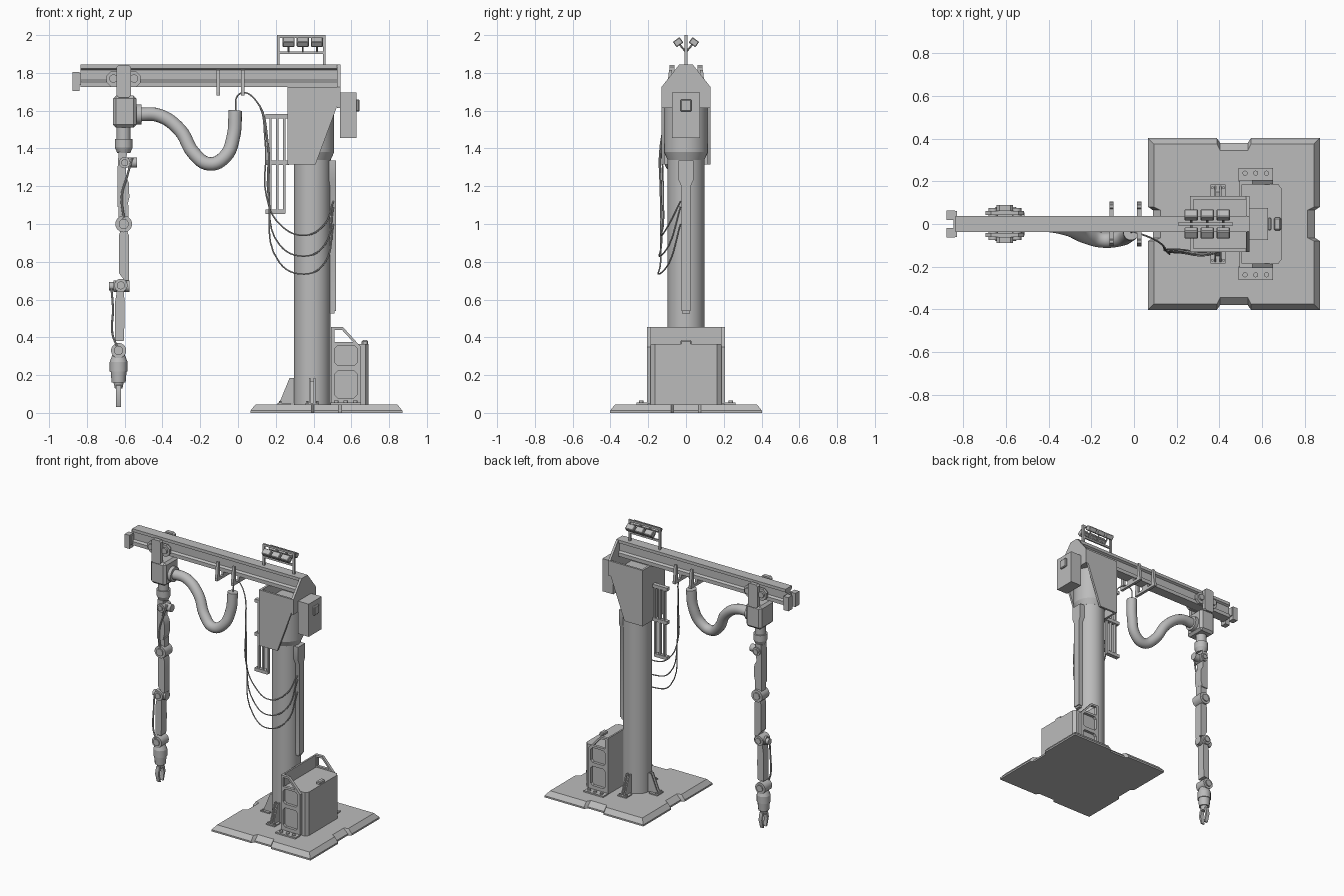
import bpy, bmesh, math
from mathutils import Matrix, Vector

cube = bpy.data.objects.get("Cube")
if cube:
    bpy.data.objects.remove(cube)

grey = bpy.data.materials.new("plain grey")
grey.use_nodes = True
grey.diffuse_color = (0.5, 0.5, 0.5, 1)
grey.node_tree.nodes["Principled BSDF"].inputs["Base Color"].default_value = (0.5, 0.5, 0.5, 1)
parts = []


def finish(name, bm):
    bmesh.ops.remove_doubles(bm, verts=bm.verts, dist=1e-5)
    bmesh.ops.recalc_face_normals(bm, faces=bm.faces)
    mesh = bpy.data.meshes.new(name)
    bm.to_mesh(mesh)
    bm.free()
    mesh.materials.append(grey)
    ob = bpy.data.objects.new(name, mesh)
    bpy.context.collection.objects.link(ob)
    parts.append(ob)
    return ob


def box(name, x, y, z, bevel=0, tilt=0):
    """Box from its (min, max) extents, optionally chamfered or tilted about x."""
    bm = bmesh.new()
    bmesh.ops.create_cube(bm, size=1)
    bmesh.ops.scale(bm, vec=[b - a for a, b in (x, y, z)], verts=bm.verts)
    if bevel:
        bmesh.ops.bevel(bm, geom=bm.edges[:], offset=bevel, segments=1, affect='EDGES')
    mid = Vector([(a + b) / 2 for a, b in (x, y, z)])
    bm.transform(Matrix.Translation(mid) @ Matrix.Rotation(tilt, 4, 'X'))
    return finish(name, bm)


def rod(name, a, b, r, r2=None, sides=24):
    """Cylinder or cone between two points."""
    a, b = Vector(a), Vector(b)
    bm = bmesh.new()
    bmesh.ops.create_cone(bm, cap_ends=True, segments=sides, radius1=r,
                          radius2=r if r2 is None else r2, depth=(b - a).length)
    turn = (b - a).to_track_quat('Z', 'Y').to_matrix().to_4x4()
    bm.transform(Matrix.Translation((a + b) / 2) @ turn)
    return finish(name, bm)


def from_curve(name, curve, matrix=Matrix()):
    ob = bpy.data.objects.new(name, curve)
    bpy.context.collection.objects.link(ob)
    dg = bpy.context.evaluated_depsgraph_get()
    mesh = bpy.data.meshes.new_from_object(ob.evaluated_get(dg))
    bpy.data.objects.remove(ob)
    bm = bmesh.new()
    bm.from_mesh(mesh)
    bpy.data.meshes.remove(mesh)
    bm.transform(matrix)
    return finish(name, bm)


def prism(name, axis, lo, hi, *loops):
    """Extruded outline with holes; 'y' maps (u, v) to x, z and 'x' maps to y, z."""
    curve = bpy.data.curves.new(name, 'CURVE')
    curve.dimensions, curve.fill_mode = '2D', 'BOTH'
    curve.extrude = (hi - lo) / 2
    for loop in loops:
        s = curve.splines.new('POLY')
        s.points.add(len(loop) - 1)
        for p, (u, v) in zip(s.points, loop):
            p.co = (u, v, 0, 1)
        s.use_cyclic_u = True
    mid = (lo + hi) / 2
    if axis == 'y':
        m = Matrix(((1, 0, 0, 0), (0, 0, -1, mid), (0, 1, 0, 0), (0, 0, 0, 1)))
    else:
        m = Matrix(((0, 0, 1, mid), (1, 0, 0, 0), (0, 1, 0, 0), (0, 0, 0, 1)))
    return from_curve(name, curve, m)


def tube(name, pts, r, res=2):
    curve = bpy.data.curves.new(name, 'CURVE')
    curve.dimensions = '3D'
    curve.bevel_depth, curve.bevel_resolution = r, res
    curve.use_fill_caps, curve.resolution_u = True, 6
    s = curve.splines.new('BEZIER')
    s.bezier_points.add(len(pts) - 1)
    for p, co in zip(s.bezier_points, pts):
        p.co = co
        p.handle_left_type = p.handle_right_type = 'AUTO'
    return from_curve(name, curve)


def octagon(u0, u1, v0, v1, c):
    return [(u0 + c, v0), (u1 - c, v0), (u1, v0 + c), (u1, v1 - c),
            (u1 - c, v1), (u0 + c, v1), (u0, v1 - c), (u0, v0 + c)]


# Base plate: sloped rim with a notch in the middle of each side
CX, COL = 0.468, 0.393
bm = bmesh.new()
rings = []
for out, notch, z in ((0.402, 0.38, 0), (0.402, 0.38, 0.012), (0.375, 0.345, 0.045)):
    side = [(-out, out), (-0.08, out), (-0.065, notch), (0.065, notch), (0.08, out)]
    ring = []
    for k in range(4):
        turn = Matrix.Rotation(-k * math.pi / 2, 3, 'Z')
        ring += [bm.verts.new(turn @ Vector((u, v, z)) + Vector((CX, 0, 0))) for u, v in side]
    rings.append(ring)
for lower, upper in zip(rings, rings[1:]):
    for i in range(len(lower)):
        j = (i + 1) % len(lower)
        bm.faces.new((lower[i], lower[j], upper[j], upper[i]))
bm.faces.new(rings[0])
bm.faces.new(rings[-1])
finish("base_plate", bm)

# Column with collar, and gussets around its foot
rod("column", (COL, 0, 0.04), (COL, 0, 1.6), 0.097, sides=40)
rod("collar_taper", (COL, 0, 1.34), (COL, 0, 1.38), 0.098, 0.116, 40)
rod("collar", (COL, 0, 1.38), (COL, 0, 1.62), 0.116, sides=40)
for sx, sy in ((-1, 0), (0, 1), (0, -1)):
    c = COL if sx else 0
    s = sx or sy
    outline = [(c + s * d, z) for d, z in ((0.08, 0.05), (0.18, 0.05), (0.165, 0.075), (0.12, 0.185), (0.08, 0.185))]
    mid = 0 if sx else COL
    for off in (-0.012, 0.012):
        prism("gusset", 'y' if sx else 'x', mid + off - 0.004, mid + off + 0.004, outline)
    prism("gusset_web", 'y' if sx else 'x', mid - 0.01, mid + 0.01,
          [(c + s * d, z) for d, z in ((0.08, 0.05), (0.15, 0.05), (0.11, 0.17), (0.08, 0.17))])
    fx, fy = COL + sx * 0.15, sy * 0.15
    box("gusset_foot", (fx - 0.035, fx + 0.035), (fy - 0.035, fy + 0.035), (0.04, 0.053))
    for d in (-1, 1):
        bx, by = fx + (d * 0.026 if sy else -0.02), fy + (d * 0.026 if sx else sy * 0.02)
        rod("foot_bolt", (bx, by, 0.05), (bx, by, 0.062), 0.007, sides=6)

# Duct down the rear of the column
prism("rear_duct", 'x', 0.48, 0.518, [(-0.025, 0.54), (0.025, 0.54), (0.025, 1.2), (0.04, 1.235),
                                      (0.04, 1.335), (-0.04, 1.335), (-0.04, 1.235), (-0.025, 1.2)])
box("duct_outlet", (0.48, 0.51), (-0.02, 0.02), (0.525, 0.56))

# Cabinet on the base with framed side plates
body = [(0.50, -0.187), (0.675, -0.187), (0.692, -0.165), (0.692, 0.165), (0.675, 0.187), (0.50, 0.187)]
bm = bmesh.new()
face = bm.faces.new([bm.verts.new((x, y, 0.045)) for x, y in body])
up = bmesh.ops.extrude_face_region(bm, geom=[face])
bmesh.ops.translate(bm, vec=(0, 0, 0.32), verts=[v for v in up["geom"] if isinstance(v, bmesh.types.BMVert)])
finish("cabinet", bm)
box("cabinet_back", (0.493, 0.505), (-0.205, 0.205), (0.045, 0.455))
box("cabinet_handle", (0.655, 0.688), (-0.03, 0.03), (0.36, 0.385), 0.006)
frame = [(0.495, 0.05), (0.65, 0.05), (0.65, 0.35), (0.555, 0.455), (0.495, 0.455)]
cutout = [(0.512, 0.375), (0.61, 0.375), (0.55, 0.44), (0.512, 0.44)]
for s in (-1, 1):
    lo, hi = sorted((s * 0.186, s * 0.207))
    prism("cabinet_side", 'y', lo, hi, frame, cutout,
          octagon(0.513, 0.63, 0.08, 0.222, 0.015), octagon(0.513, 0.63, 0.25, 0.358, 0.015))
    box("cabinet_foot", (0.49, 0.65), sorted((s * 0.2, s * 0.262)), (0.04, 0.055))
    for x in (0.52, 0.57, 0.62):
        rod("cabinet_bolt", (x, s * 0.238, 0.05), (x, s * 0.238, 0.065), 0.012, sides=12)

# Head: open box around the column top, closed by a gable plate
head = [(0.262, 1.315), (0.41, 1.315), (0.527, 1.63), (0.527, 1.725), (0.262, 1.725)]
for s in (-1, 1):
    prism("head_side", 'y', *sorted((s * 0.115, s * 0.13)), head)
box("head_front", (0.262, 0.278), (-0.116, 0.116), (1.315, 1.725))
box("head_floor", (0.27, 0.53), (-0.116, 0.116), (1.62, 1.635))
prism("gable", 'x', 0.525, 0.542, [(-0.13, 1.615), (0.13, 1.615), (0.13, 1.725),
                                   (0.035, 1.845), (-0.035, 1.845), (-0.13, 1.725)])
box("control_box", (0.54, 0.628), (-0.075, 0.075), (1.455, 1.695))
box("control_switch", (0.625, 0.643), (-0.03, 0.03), (1.595, 1.66), 0.005)

# Overhead beam with flanges and end stops
half = [(0.037, 1.725), (0.037, 1.752), (0.022, 1.762), (0.022, 1.815), (0.037, 1.823), (0.037, 1.845)]
prism("beam", 'x', -0.835, 0.53, half + [(-y, z) for y, z in reversed(half)])
box("beam_end", (-0.845, -0.83), (-0.06, 0.06), (1.735, 1.80))
for s in (-1, 1):
    box("end_stop", (-0.877, -0.838), sorted((s * 0.018, s * 0.064)), (1.705, 1.805))
for x in (-0.105, 0.025):
    box("bracket_bar", (x - 0.01, x + 0.01), (-0.105, 0.105), (1.68, 1.70))
    for s in (-1, 1):
        prism("bracket_arm", 'x', x - 0.01, x + 0.01,
              [(s * 0.07, 1.68), (s * 0.105, 1.68), (s * 0.09, 1.815), (s * 0.075, 1.815)])
    box("bracket_hanger", (x - 0.01, x + 0.01), (-0.03, 0.03), (1.69, 1.73))

# Floodlight rack
for x in (0.213, 0.457):
    box("rack_post", (x - 0.007, x + 0.007), (-0.008, 0.008), (1.84, 2.0))
for z in (1.907, 1.993):
    box("rack_bar", (0.21, 0.46), (-0.006, 0.006), (z - 0.007, z + 0.007))
for x in (0.268, 0.343, 0.418):
    for s in (-1, 1):
        box("floodlight", (x - 0.032, x + 0.032), (s * 0.042 - 0.022, s * 0.042 + 0.022),
            (1.945, 1.98), 0.004, s * -0.6)
        rod("light_mount", (x, 0, 1.91), (x, s * 0.042, 1.96), 0.005, sides=8)

# Trolley riding on the beam
AX = -0.605
for s in (-1, 1):
    prism("trolley_plate", 'y', *sorted((s * 0.042, s * 0.062)), octagon(-0.695, -0.515, 1.725, 1.81, 0.025))
    prism("trolley_strap", 'y', *sorted((s * 0.06, s * 0.088)), octagon(-0.643, -0.567, 1.67, 1.842, 0.012))
    for x in (-0.66, -0.55):
        rod("trolley_wheel", (x, s * 0.02, 1.77), (x, s * 0.075, 1.77), 0.022)
box("trolley_block", (-0.662, -0.538), (-0.08, 0.08), (1.51, 1.68), 0.016)
rod("hose_socket", (-0.545, 0, 1.58), (-0.512, 0, 1.58), 0.053)

# Main hose and thin cables
tube("hose", [(-0.53, 0, 1.58), (-0.42, 0, 1.575), (-0.31, -0.02, 1.5), (-0.23, -0.055, 1.37),
              (-0.15, -0.075, 1.318), (-0.07, -0.07, 1.355), (-0.025, -0.05, 1.46), (-0.014, -0.04, 1.6)], 0.036, 6)
for low, z_end, y_off in ((0.94, 1.12, 0), (0.83, 1.09, -0.01), (0.735, 1.0, -0.015)):
    y = -0.12 + y_off
    tube("cable", [(-0.015, -0.04, 1.58), (0.01, -0.04, 1.69), (0.09, -0.07, 1.66), (0.145 - y_off, y, 1.42),
                   (0.15 - y_off, y, 1.15), (0.22, y, low + 0.06), (0.35, y - 0.01, low),
                   (0.46, -0.09, low + 0.06), (0.505, -0.03, z_end)], 0.004)

# Cable ladder beside the column
for x in (0.172, 0.208, 0.245):
    box("ladder_rail", (x - 0.006, x + 0.006), (-0.012, 0.012), (1.055, 1.58))
for z in (1.065, 1.325, 1.57):
    box("ladder_rung", (0.145, 0.27 if z > 1.3 else 0.25), (-0.015, 0.015), (z - 0.012, z + 0.012))

# Hanging arm: neck, three links, joints
rod("arm_neck", (AX, 0, 1.44), (AX, 0, 1.52), 0.037)
rod("arm_collar", (AX, 0, 1.405), (AX, 0, 1.45), 0.047)
rod("arm_collar_taper", (AX, 0, 1.375), (AX, 0, 1.405), 0.034, 0.047)
prism("upper_link", 'y', -0.032, 0.032, [(-0.637, 1.09), (-0.588, 1.09), (-0.575, 1.14), (-0.578, 1.22), (-0.595, 1.25),
                                       (-0.588, 1.38), (-0.632, 1.38), (-0.637, 1.3)])
prism("elbow_fork", 'y', -0.025, 0.025, octagon(-0.632, -0.58, 0.96, 1.11, 0.01))
prism("middle_link", 'y', -0.03, 0.03, [(-0.63, 0.74), (-0.6, 0.70), (-0.578, 0.70), (-0.578, 0.94), (-0.59, 0.97), (-0.62, 0.97), (-0.63, 0.94)])
prism("lower_link", 'y', -0.03, 0.03, [(-0.652, 0.38), (-0.605, 0.38), (-0.6, 0.5), (-0.603, 0.65), (-0.64, 0.65), (-0.652, 0.58)])
for name, x, z, r in (("shoulder", -0.6, 1.325, 0.03), ("elbow", AX, 1.0, 0.044),
                      ("forearm", -0.62, 0.675, 0.035), ("wrist", -0.632, 0.33, 0.04)):
    rod(name + "_joint", (x, -0.042, z), (x, 0.042, z), r)
    rod(name + "_cap", (x, -0.05, z), (x, 0.05, z), r * 0.6)
rod("shoulder_motor", (-0.61, 0, 1.325), (-0.535, 0, 1.325), 0.027)
rod("forearm_motor", (-0.66, 0, 0.67), (-0.575, 0, 0.67), 0.03)
rod("forearm_motor_cap", (-0.682, 0, 0.67), (-0.655, 0, 0.67), 0.022)
tube("arm_cable", [(-0.56, -0.02, 1.35), (-0.585, -0.038, 1.26), (-0.615, -0.038, 1.15), (-0.605, -0.04, 1.03)], 0.006)
tube("arm_cable", [(-0.67, -0.015, 0.66), (-0.662, -0.035, 0.55), (-0.665, -0.035, 0.42), (-0.64, -0.04, 0.35)], 0.006)

# Wrist and three-finger gripper
GX = -0.632
rod("wrist_taper", (GX, 0, 0.27), (GX, 0, 0.31), 0.047, 0.032, 12)
rod("wrist_body", (GX, 0, 0.22), (GX, 0, 0.27), 0.047, sides=12)
rod("gripper_hub", (GX, 0, 0.16), (GX, 0, 0.22), 0.037, 0.042, 12)
rod("gripper_palm", (GX, 0, 0.13), (GX, 0, 0.165), 0.02, 0.028, 12)
for s in (-1, 1):
    prism("gripper_finger", 'x', GX - 0.013, GX + 0.013,
          [(s * y, z) for y, z in ((0.01, 0.15), (0.03, 0.145), (0.042, 0.095), (0.022, 0.032), (0.012, 0.032), (0.024, 0.09))])

# Shade everything smooth while keeping edges crisp
bpy.ops.object.select_all(action='DESELECT')
for ob in parts:
    ob.select_set(True)
bpy.context.view_layer.objects.active = parts[0]
bpy.ops.object.shade_smooth_by_angle(angle=math.radians(32))
